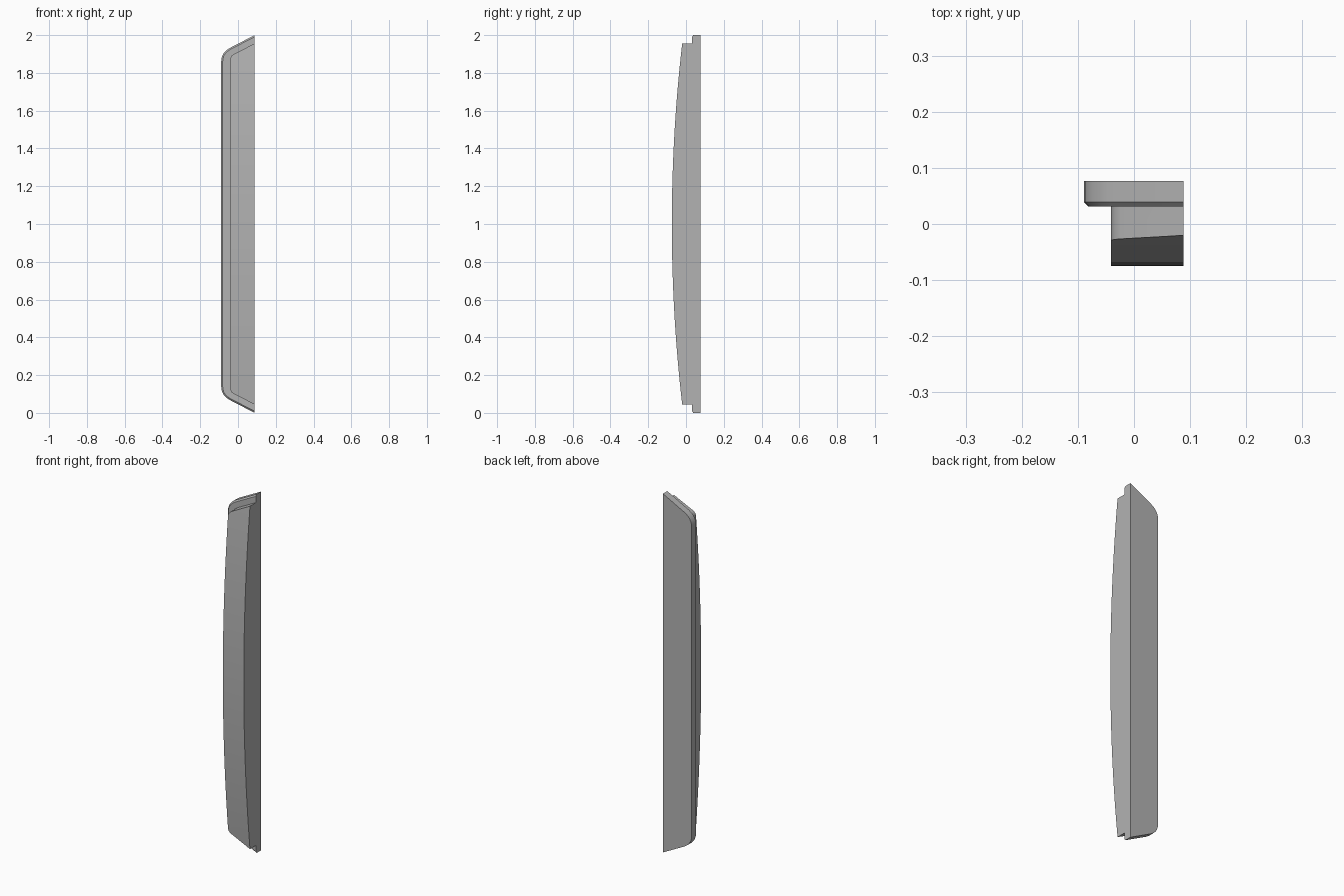
import bpy, bmesh
from math import radians
from mathutils import Vector

if "Cube" in bpy.data.objects:
    bpy.data.objects.remove(bpy.data.objects["Cube"], do_unlink=True)

grey = bpy.data.materials.new("plain grey")
grey.use_nodes = True
colour = (0.45, 0.45, 0.45, 1)
grey.diffuse_color = colour
grey.node_tree.nodes["Principled BSDF"].inputs["Base Color"].default_value = colour

RIGHT = 0.088   # flat cut side
BACK = 0.077


def outline(left, start, corner, end, tip, steps=5):
    """Upper half outline in x, z: straight side, rounded corner, slanted end."""
    a, b, c = Vector((left, start)), Vector((left, corner)), Vector(end)
    arc = [a.lerp(b, i / steps).lerp(b.lerp(c, i / steps), i / steps)
           for i in range(steps + 1)]
    return [Vector((left, 1))] + arc + [Vector((RIGHT, tip))]


def slice_off(bm, point, normal):
    """Remove everything in front of the plane and cap the cut."""
    cut = bmesh.ops.bisect_plane(bm, geom=bm.verts[:] + bm.edges[:] + bm.faces[:],
                                 plane_co=point, plane_no=normal, clear_outer=True)
    edges = [e for e in cut["geom_cut"] if isinstance(e, bmesh.types.BMEdge)
             and e.is_boundary]
    if edges:
        bmesh.ops.holes_fill(bm, edges=edges, sides=0)


def build(name, profile, shape, chamfer=None):
    """Extrude a y, z profile along x, then trim it to the outline at both ends."""
    bm = bmesh.new()
    face = bm.faces.new([bm.verts.new((RIGHT, y, z)) for y, z in profile])
    new = bmesh.ops.extrude_face_region(bm, geom=[face])["geom"]
    bmesh.ops.translate(bm, vec=(-0.3, 0, 0),
                        verts=[v for v in new if isinstance(v, bmesh.types.BMVert)])
    for sign in (1, -1):
        for p, q in zip(shape, shape[1:]):
            d = (q - p).normalized()
            point = Vector((p.x, 0, 1 + sign * (p.y - 1)))
            normal = Vector((-d.y, 0, sign * d.x))
            slice_off(bm, point, normal)
            if chamfer:
                point.y = chamfer
                slice_off(bm, point, normal + Vector((0, -1, 0)))
    bmesh.ops.remove_doubles(bm, verts=bm.verts[:], dist=0.00001)
    bmesh.ops.recalc_face_normals(bm, faces=bm.faces[:])
    mesh = bpy.data.meshes.new(name)
    bm.to_mesh(mesh)
    bm.free()
    mesh.materials.append(grey)
    obj = bpy.data.objects.new(name, mesh)
    bpy.context.collection.objects.link(obj)
    bpy.ops.object.select_all(action="DESELECT")
    obj.select_set(True)
    bpy.context.view_layer.objects.active = obj
    bpy.ops.object.shade_smooth_by_angle(angle=radians(25))


# Flat backing plate with a chamfered front rim
build("backing_plate", [(0.031, -0.2), (BACK, -0.2), (BACK, 2.2), (0.031, 2.2)],
      outline(-0.089, 1.86, 1.907, (-0.045, 1.931), 2.0), chamfer=0.039)

# Raised block with a gently bowed front
levels = [i / 16 for i in range(33)]
bow = [(-0.075 + 0.06 * (z - 1) ** 2, z) for z in levels]
build("bowed_front", [(0.05, 0), *bow, (0.05, 2)],
      outline(-0.041, 1.868, 1.889, (-0.024, 1.898), 1.956))
